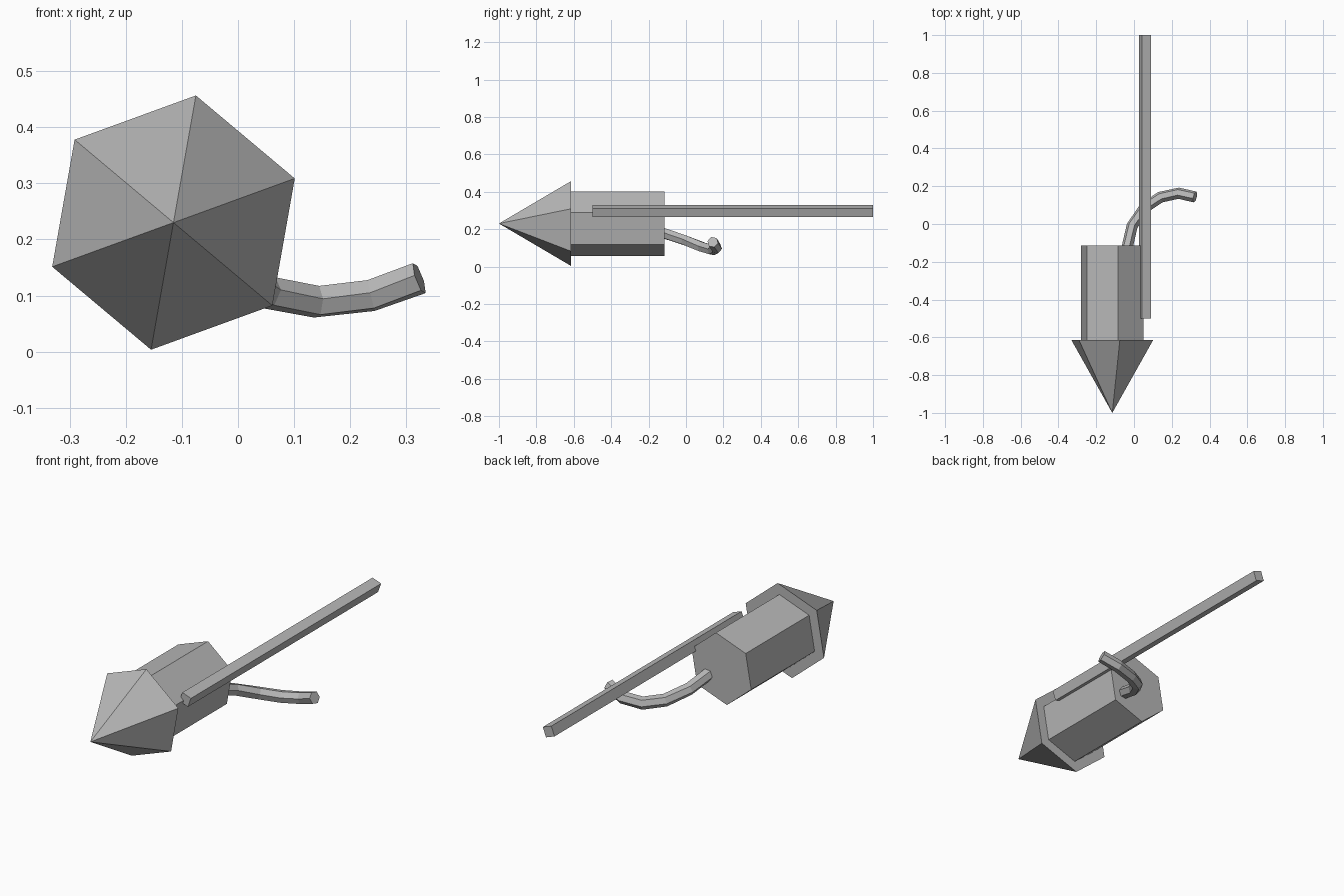
import bpy
import bmesh
from math import cos, sin, radians, tau
from mathutils import Vector

cube = bpy.data.objects.get("Cube")
if cube:
    bpy.data.objects.remove(cube, do_unlink=True)

grey = bpy.data.materials.new("plain grey")
grey.use_nodes = True
grey.diffuse_color = (0.48, 0.48, 0.48, 1)
grey.node_tree.nodes["Principled BSDF"].inputs["Base Color"].default_value = grey.diffuse_color


def sweep(name, path, radii, sides, turn):
    """Sweep a flat-sided polygon along a path, closing both ends."""
    pts = [Vector(p) for p in path]
    bm = bmesh.new()
    rings = []
    for i, (p, r) in enumerate(zip(pts, radii)):
        after, before = pts[min(i + 1, len(pts) - 1)], pts[max(i - 1, 0)]
        tangent = ((after - p).normalized() + (p - before).normalized()).normalized()
        side = tangent.cross(Vector((0, 0, 1))).normalized()
        up = side.cross(tangent)
        angles = [radians(turn) + tau * k / sides for k in range(sides)]
        rings.append([bm.verts.new(p + r * (cos(a) * side + sin(a) * up)) for a in angles])
    for a, b in zip(rings, rings[1:]):
        for k in range(sides):
            n = (k + 1) % sides
            bm.faces.new((a[k], a[n], b[n], b[k]))
    bm.faces.new(rings[0])
    bm.faces.new(rings[-1])
    # Merge a zero-radius ring into a single tip
    bmesh.ops.remove_doubles(bm, verts=bm.verts, dist=0.0001)
    bmesh.ops.recalc_face_normals(bm, faces=bm.faces)
    mesh = bpy.data.meshes.new(name)
    bm.to_mesh(mesh)
    bm.free()
    mesh.materials.append(grey)
    obj = bpy.data.objects.new(name, mesh)
    bpy.context.collection.objects.link(obj)
    return obj


X, Z = -0.115, 0.23

# Pointed cap and six-sided body share one axis
sweep("nose_cone", [(X, -1, Z), (X, -0.615, Z)], [0, 0.23], 6, 20)
sweep("body", [(X, -0.615, Z), (X, -0.115, Z)], [0.175, 0.175], 6, 20)

# Square guide stick along one corner of the body
sweep("stick", [(0.058, -0.5, 0.296), (0.058, 1, 0.296)], [0.0354, 0.0354], 4, 25)

# Curved fuse from the back of the body
fuse = [(-0.04, -0.14, 0.185), (-0.01, -0.01, 0.142), (0.055, 0.085, 0.105),
        (0.14, 0.142, 0.089), (0.237, 0.163, 0.1), (0.323, 0.143, 0.131)]
sweep("fuse", fuse, [0.03] * len(fuse), 6, 10)
